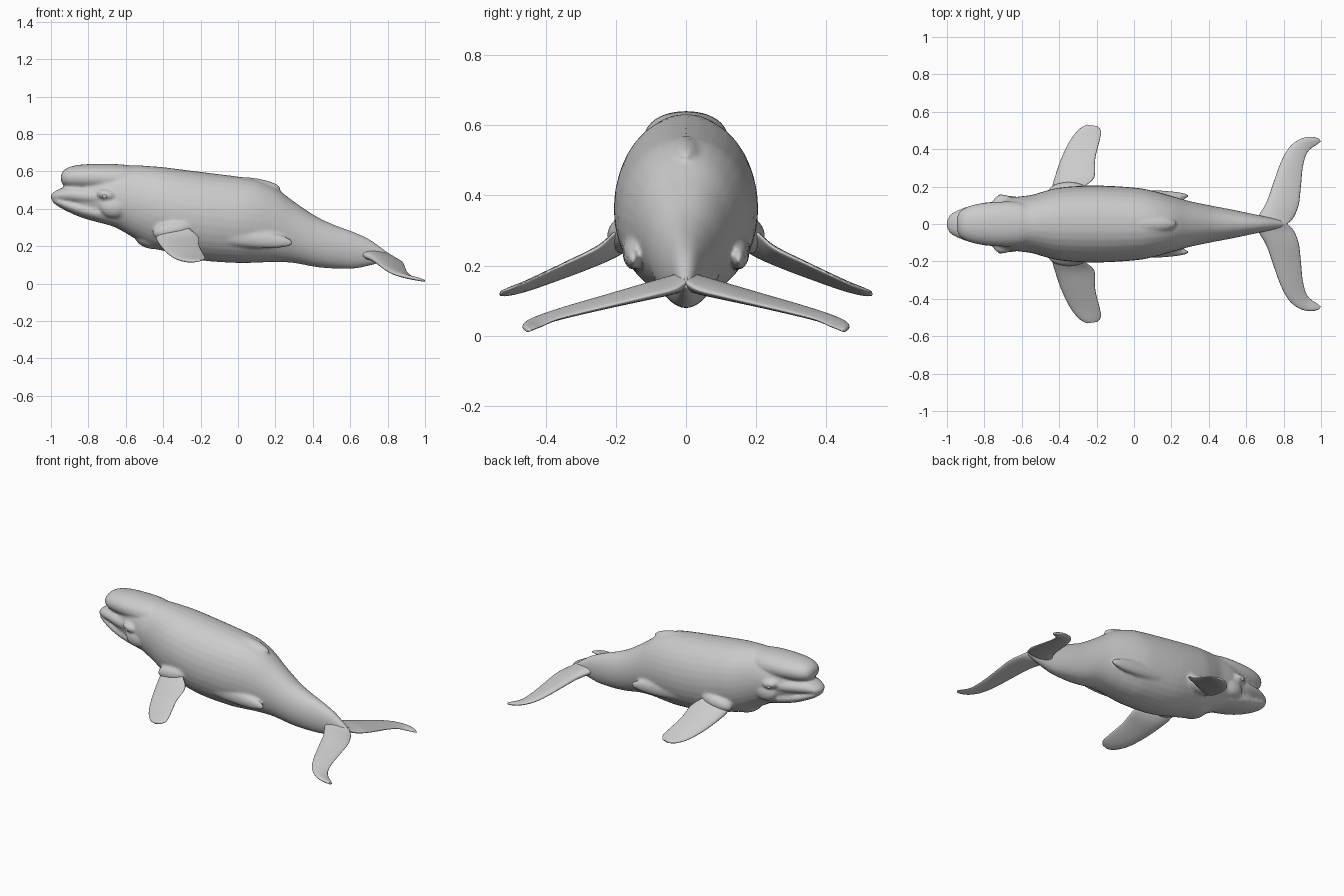
import bpy, bmesh, math
from mathutils import Vector, Matrix

if "Cube" in bpy.data.objects:
    bpy.data.objects.remove(bpy.data.objects["Cube"])


def refine(rows, steps):
    """Catmull-Rom interpolation of station tuples."""
    pts = [Vector(r) for r in rows]
    out = []
    for i in range(len(pts) - 1):
        p1, p2 = pts[i], pts[i + 1]
        p0 = pts[i - 1] if i else p1
        p3 = pts[i + 2] if i + 2 < len(pts) else p2
        for k in range(steps):
            t = k / steps
            out.append(0.5 * (2 * p1 + (p2 - p0) * t + (2 * p0 - 5 * p1 + 4 * p2 - p3) * t * t
                              + (3 * p1 - p0 - 3 * p2 + p3) * t ** 3))
    return out + [pts[-1]]


def loft(bm, rings):
    """Skin a list of closed rings and cap both ends."""
    vs = [[bm.verts.new(p) for p in ring] for ring in rings]
    n = len(vs[0])
    for a, b in zip(vs, vs[1:]):
        for j in range(n):
            bm.faces.new((a[j], a[(j + 1) % n], b[(j + 1) % n], b[j]))
    bm.faces.new(vs[0])
    bm.faces.new(vs[-1])


def hull(bm, stations, n=32):
    """Loft of rounded sections: x, top z, bottom z, half width."""
    rings = []
    for x, top, bot, w in refine(stations, 4):
        ring = []
        for j in range(n):
            a = 2 * math.pi * j / n
            c, s = math.cos(a), math.sin(a)
            y = w * math.copysign(abs(c) ** 0.92, c)
            ring.append((x, y, (top + bot) / 2 + s * (top - bot) / 2))
        rings.append(ring)
    loft(bm, rings)


def blob(bm, center, radii, pitch=0):
    m = (Matrix.Translation(center) @ Matrix.Rotation(math.radians(pitch), 4, 'Y')
         @ Matrix.Diagonal((*radii, 1)))
    bmesh.ops.create_uvsphere(bm, u_segments=24, v_segments=16, radius=1, matrix=m)


def finish(bm, name):
    bmesh.ops.recalc_face_normals(bm, faces=bm.faces)
    for f in bm.faces:
        f.smooth = True
    me = bpy.data.meshes.new(name)
    bm.to_mesh(me)
    bm.free()
    ob = bpy.data.objects.new(name, me)
    bpy.context.collection.objects.link(ob)
    return ob


def fin(name, sections, side):
    """Blade between a leading and a trailing edge: lead xyz, trail xyz, half thickness."""
    bm = bmesh.new()
    rings = []
    n = 24
    for s in refine(sections, 5):
        lead, trail, t = Vector(s[0:3]), Vector(s[3:6]), s[6]
        ring = []
        for j in range(n):
            a = 2 * math.pi * j / n
            u = (1 - math.cos(a)) / 2
            p = lead.lerp(trail, u)
            p.z += t * math.sin(a) * (1.25 - 0.6 * u)
            ring.append((p.x, p.y * side, p.z))
        rings.append(ring)
    loft(bm, rings)
    return finish(bm, name)


body = bmesh.new()
# trunk and tail stock
hull(body, [
    (-.93, .49, .43, .03), (-.85, .54, .375, .085), (-.75, .60, .335, .115),
    (-.65, .625, .297, .142), (-.55, .632, .24, .155), (-.47, .628, .195, .178),
    (-.38, .62, .17, .197), (-.2, .597, .125, .206), (0, .572, .11, .195),
    (.1, .555, .112, .178), (.2, .512, .115, .15), (.3, .438, .11, .122),
    (.42, .358, .088, .097), (.52, .312, .08, .078), (.62, .275, .08, .057),
    (.7, .238, .095, .04), (.77, .19, .115, .025), (.82, .152, .135, .01)])
# rounded forehead
hull(body, [
    (-.947, .575, .553, .025), (-.938, .598, .53, .057), (-.91, .62, .512, .083),
    (-.85, .635, .5, .105), (-.75, .64, .49, .118), (-.62, .637, .48, .118), (-.5, .62, .48, .09)])
# upper and lower beak, meeting at the mouth crease
hull(body, [
    (-1, .475, .457, .018), (-.985, .49, .445, .048), (-.95, .508, .437, .07),
    (-.9, .522, .427, .09), (-.8, .525, .408, .115), (-.7, .52, .4, .12)])
hull(body, [
    (-.995, .458, .442, .018), (-.98, .46, .426, .046), (-.94, .457, .4, .066),
    (-.85, .44, .358, .09), (-.75, .425, .328, .105), (-.62, .4, .295, .1)])
# back ridge, chest bulge
blob(body, (.1, 0, .532), (.13, .04, .03), 10)
blob(body, (-.46, 0, .235), (.09, .09, .05), 10)
for side in (1, -1):
    # brow and cheek, flipper shoulder, flank fold
    blob(body, (-.70, .118 * side, .475), (.055, .04, .03), 10)
    blob(body, (-.66, .105 * side, .41), (.08, .045, .06))
    blob(body, (-.35, .175 * side, .285), (.11, .05, .05), -10)
    blob(body, (.03, .15 * side, .245), (.27, .032, .05), 6)
whale = finish(body, "body")
rm = whale.modifiers.new("Blend", 'REMESH')
rm.mode = 'VOXEL'
rm.voxel_size = 0.008
rm.use_smooth_shade = True
sm = whale.modifiers.new("Soften", 'SMOOTH')
sm.factor = 0.5
sm.iterations = 8

# eyes
for side, label in ((1, "left"), (-1, "right")):
    bm = bmesh.new()
    blob(bm, (-.712, .15 * side, .466), (.013, .008, .009))
    finish(bm, "eye_" + label)

flipper = [
    (-.44, .15, .275, -.28, .15, .325, .034),
    (-.437, .20, .24, -.262, .20, .293, .03),
    (-.417, .27, .207, -.212, .25, .25, .024),
    (-.385, .36, .17, -.207, .35, .202, .019),
    (-.34, .45, .137, -.183, .45, .155, .015),
    (-.29, .51, .122, -.176, .495, .134, .012),
    (-.25, .531, .119, -.195, .523, .124, .007)]
fluke = [
    (.64, -.005, .16, .812, -.005, .155, .03),
    (.67, .05, .152, .85, .03, .132, .026),
    (.71, .12, .134, .88, .10, .114, .023),
    (.745, .22, .108, .892, .20, .09, .019),
    (.785, .33, .078, .902, .30, .066, .016),
    (.83, .41, .055, .92, .37, .046, .013),
    (.89, .455, .038, .948, .405, .03, .011),
    (.95, .466, .026, .978, .425, .022, .009),
    (.988, .457, .017, 1.0, .442, .015, .006)]
for side, label in ((1, "left"), (-1, "right")):
    fin("flipper_" + label, flipper, side)
    fin("tail_fluke_" + label, fluke, side)
